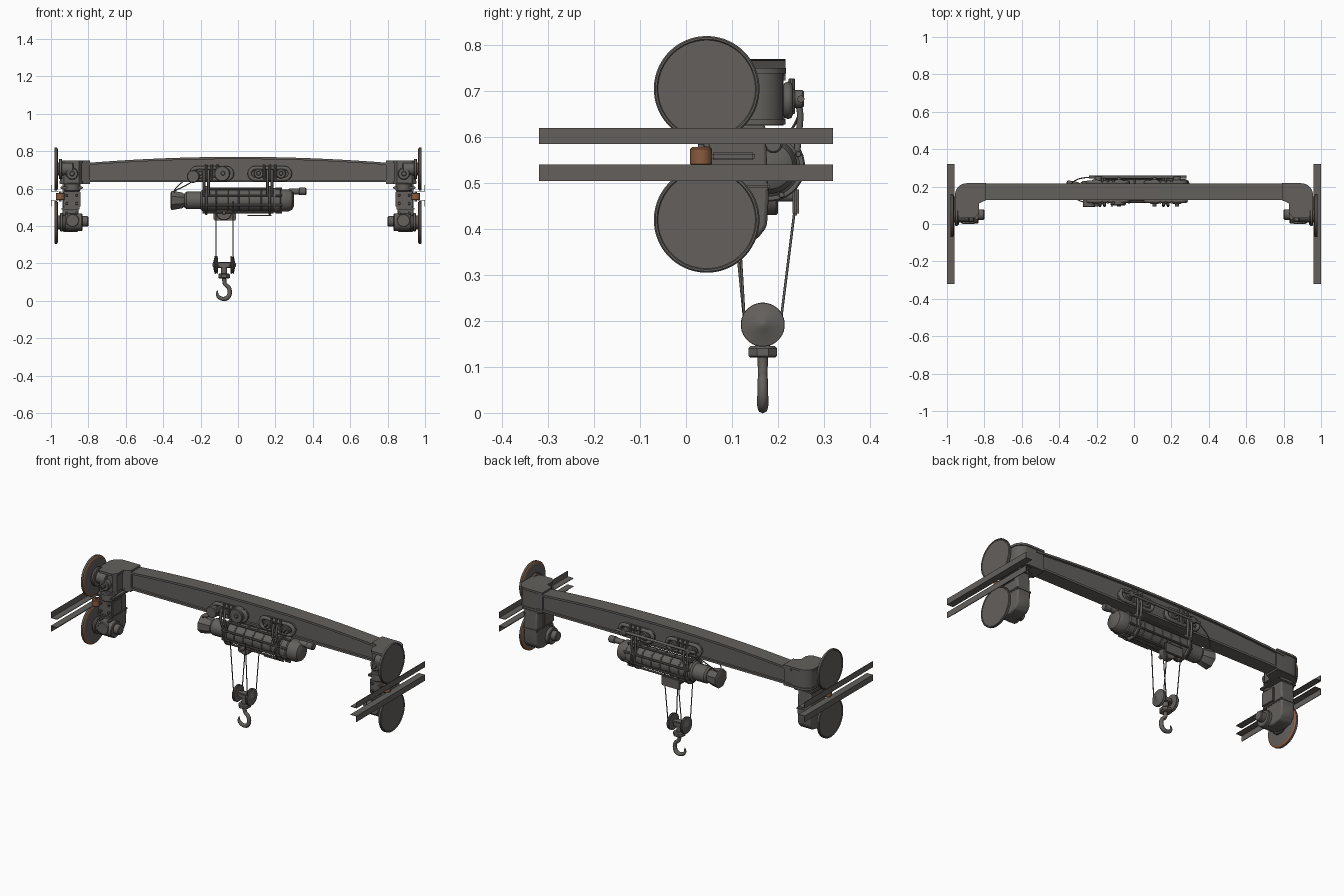
import bpy, bmesh, math
from mathutils import Vector, Matrix

if "Cube" in bpy.data.objects:
    bpy.data.objects.remove(bpy.data.objects["Cube"])

def material(name, col):
    m = bpy.data.materials.new(name)
    m.diffuse_color = (*col, 1)
    m.use_nodes = True
    m.node_tree.nodes["Principled BSDF"].inputs["Base Color"].default_value = m.diffuse_color
    return m

GREY = material("dark grey steel", (0.125, 0.117, 0.108))
RUST = material("rust brown", (0.25, 0.105, 0.05))

def finish(name, bm, mats=(GREY,), smooth=True):
    bmesh.ops.recalc_face_normals(bm, faces=bm.faces)
    me = bpy.data.meshes.new(name)
    bm.to_mesh(me)
    bm.free()
    ob = bpy.data.objects.new(name, me)
    bpy.context.collection.objects.link(ob)
    for m in mats:
        me.materials.append(m)
    if smooth:
        bpy.ops.object.select_all(action='DESELECT')
        ob.select_set(True)
        bpy.context.view_layer.objects.active = ob
        bpy.ops.object.shade_smooth_by_angle(angle=math.radians(35))
    return ob

def box(name, x, y, z, bevel=0.004):
    bm = bmesh.new()
    bmesh.ops.create_cube(bm, size=1)
    for v in bm.verts:
        v.co = [(r[0] + r[1]) / 2 + c * abs(r[1] - r[0]) for c, r in zip(v.co, (x, y, z))]
    if bevel:
        bmesh.ops.bevel(bm, geom=bm.edges[:], offset=bevel, segments=2, affect='EDGES')
    return finish(name, bm)

def prism(name, pts, plane, a, b):
    """Extrude a 2D outline; plane is 'xy', 'xz' or 'yz', a..b along the third axis."""
    i, j = ("xyz".index(c) for c in plane)
    k = 3 - i - j
    bm = bmesh.new()
    vs = []
    for p in pts:
        co = [0, 0, 0]
        co[i], co[j], co[k] = p[0], p[1], a
        vs.append(bm.verts.new(co))
    f = bm.faces.new(vs)
    ext = bmesh.ops.extrude_face_region(bm, geom=[f])['geom']
    d = Vector((0, 0, 0))
    d[k] = b - a
    bmesh.ops.translate(bm, vec=d, verts=[v for v in ext if isinstance(v, bmesh.types.BMVert)])
    return finish(name, bm)

def lathe(name, prof, centre, axis='x', n=32, rust=(), mats=(GREY, RUST)):
    """Revolve (distance along axis, radius) pairs; bands listed in rust are brown."""
    rot = {'x': Matrix.Rotation(math.pi / 2, 3, 'Y'),
           'y': Matrix.Rotation(-math.pi / 2, 3, 'X'), 'z': Matrix.Identity(3)}[axis]
    bm = bmesh.new()
    rings = []
    for h, r in prof:
        rings.append([bm.verts.new(rot @ Vector((r * math.cos(t), r * math.sin(t), h)) + Vector(centre))
                      for t in (2 * math.pi * (i + .5) / n for i in range(n))])
    for q, (r0, r1) in enumerate(zip(rings, rings[1:])):
        for i in range(n):
            f = bm.faces.new((r0[i], r0[(i + 1) % n], r1[(i + 1) % n], r1[i]))
            f.material_index = 1 if q in rust else 0
    bm.faces.new(rings[0])
    bm.faces.new(rings[-1])
    return finish(name, bm, mats)

def cyl(name, centre, axis, a, b, r, n=24, mats=(GREY,)):
    c = min(0.004, r * .25, abs(b - a) * .25) * (1 if b > a else -1)
    return lathe(name, [(a, r - abs(c)), (a + c, r), (b - c, r), (b, r - abs(c))], centre, axis, n, mats=mats)

def tube(name, pts, r, radii=None, closed=False, kind='POLY'):
    cu = bpy.data.curves.new(name, 'CURVE')
    cu.dimensions = '3D'
    cu.bevel_depth, cu.bevel_resolution, cu.use_fill_caps = r, 2, True
    sp = cu.splines.new(kind)
    sp.points.add(len(pts) - 1)
    for i, p in enumerate(pts):
        sp.points[i].co = (*p, 1)
        sp.points[i].radius = radii[i] if radii else 1
    sp.use_cyclic_u = closed
    if kind == 'NURBS':
        sp.order_u, sp.use_endpoint_u, sp.resolution_u = 3, True, 6
    ob = bpy.data.objects.new(name, cu)
    bpy.context.collection.objects.link(ob)
    cu.materials.append(GREY)
    return ob

def stadium(cx, cz, half, r, n=10):
    out = []
    for s in (1, -1):
        for i in range(n + 1):
            t = -math.pi / 2 + math.pi * i / n
            out.append((cx + s * (half - r + r * math.cos(t)), cz + s * r * math.sin(t)))
    return out

# main girder: box web with arched top and two flanges
def arch(x):
    return 0.735 + 0.035 * (1 - (x / 0.84) ** 2)
xs = [-0.84 + 1.68 * i / 32 for i in range(33)]
prism("girder_web", [(-.84, .637), (.84, .637)] + [(x, arch(x) - .005) for x in reversed(xs)], 'xz', .143, .202)
prism("girder_top_flange", [(x, arch(x) - .012) for x in xs] + [(x, arch(x)) for x in reversed(xs)], 'xz', .128, .216)
box("girder_bottom_flange", (-.84, .84), (.13, .214), (.635, .647), 0)

# end carriages, mirrored left and right
for s, side in ((1, "right"), (-1, "left")):
    def sx(*v):
        return tuple(sorted(s * q for q in v))
    def outline(g):
        corner = [(.895 + (.06 + g) * math.sin(t), .156 + (.06 + g) * math.cos(t))
                  for t in (math.pi / 2 * i / 8 for i in range(9))]
        front = [(.955 + g, .06), (.93, .035 - g), (.85, .035 - g), (.83 - g, .06), (.83 - g, .11), (.79, .128)]
        return [(s * x, y) for x, y in [(.79, .216 + g)] + corner + front]
    prism(side + "_end_box", outline(-.004), 'xy', .625, .742)
    prism(side + "_end_cap", outline(.002), 'xy', .738, .75)
    prism(side + "_end_base_plate", outline(0), 'xy', .628, .64)

    # tapered leg behind the drives
    leg = prism(side + "_leg", [(.05, .63), (.172, .63), (.18, .47), (.176, .405), (.155, .378),
                                (.11, .368), (.05, .375)], 'yz', *sx(.853, .938))
    bv = leg.modifiers.new("round", 'BEVEL')
    bv.width, bv.segments, bv.limit_method = .008, 2, 'ANGLE'
    box(side + "_leg_flange", sx(.83, .95), (.025, .18), (.598, .612))
    box(side + "_leg_block", sx(.842, .935), (.028, .12), (.50, .585))
    cyl(side + "_leg_collar", (s * .885, .055, 0), 'z', .585, .63, .042)
    box(side + "_leg_band", sx(.848, .943), (.03, .182), (.485, .50))

    # wheel axles, drive motor and front bearing
    cyl(side + "_upper_axle", (0, .045, .705), 'x', s * .88, s * .966, .034)
    cyl(side + "_upper_hub", (0, .045, .705), 'x', s * .94, s * .958, .055)
    cyl(side + "_front_bearing", (s * .887, 0, .68), 'y', .012, .05, .032)
    cyl(side + "_bearing_pin", (s * .887, 0, .68), 'y', .0, .02, .014)
    cyl(side + "_lower_axle", (0, .045, .42), 'x', s * .85, s * .966, .038)
    cyl(side + "_lower_hub", (0, .045, .42), 'x', s * .935, s * .952, .05)
    cyl(side + "_drive_motor", (0, .05, .42), 'x', s * .832, s * .925, .048)
    cyl(side + "_drive_motor_tail", (0, .05, .425), 'x', s * .80, s * .84, .028)
    cyl(side + "_drive_gear", (s * .885, 0, .43), 'y', .0, .06, .036)
    for z in (.39, .47, .52, .565):
        for x in (.862, .915):
            cyl(side + "_bolt", (s * x, 0, z), 'y', .015, .06, .008, 8)

    # wheels with a brown inner rim
    for z, pos in ((.705, "upper"), (.42, "lower")):
        lathe(f"{side}_{pos}_wheel", [(s * .962, .103), (s * .963, .107), (s * .968, .115), (s * .979, .115),
              (s * .982, .112), (s * .982, .108), (s * .979, .106)], (0, .045, z), 'x', 64, rust=(0, 1))

    # guide roller and arm
    cyl(side + "_guide_roller", (s * .95, .033, 0), 'z', .538, .578, .024, mats=(RUST, RUST))
    cyl(side + "_roller_pin", (s * .95, .033, 0), 'z', .53, .586, .007, 12)
    box(side + "_roller_arm", sx(.93, .962), (.055, .15), (.55, .567))

    # angle rails above and below
    for z0, z1, nm in ((.585, .62, "upper"), (.54, .505, "lower")):
        t = .003 if z1 > z0 else -.003
        prism(f"{side}_{nm}_rail", [(s * .96, z0), (s * 1, z0), (s * 1, z1), (s * .997, z1),
              (s * .997, z0 + t), (s * .96, z0 + t)], 'xz', -.32, .32)

# hoist body along x
HC = (0, .182, .537)
lathe("hoist_drum", [(-.18, .057), (.2, .057)], HC, 'x', 32)
for i in range(5):
    cyl("drum_ring", HC, 'x', -.12 + i * .06, -.112 + i * .06, .06, 32)
lathe("hoist_gearbox", [(-.285, .04), (-.275, .048), (-.2, .048), (-.19, .058), (-.17, .058)], HC, 'x', 16)
lathe("hoist_motor", [(-.36, .045), (-.355, .056), (-.30, .046), (-.285, .036)], HC, 'x', 8)
lathe("hoist_gear_cover", [(.19, .066), (.225, .066), (.23, .06), (.27, .06), (.29, .05), (.30, .03)], HC, 'x', 32)
cyl("hoist_brake", (0, .19, .585), 'x', .27, .345, .016)
cyl("hoist_brake_cap", (0, .19, .585), 'x', .325, .365, .02)
for x in (-.176, .164):
    cyl("hoist_frame_disc", HC, 'x', x, x + .012, .077, 32)
for i in range(8):
    a = 2 * math.pi * (i + .5) / 8
    o = (0, HC[1] + .068 * math.cos(a), HC[2] + .068 * math.sin(a))
    cyl("hoist_tie_rod", o, 'x', -.19, .19, .006, 10)
    cyl("gear_cover_bolt", o, 'x', .2, .235, .007, 8)

# trolleys hanging on both sides of the girder
for cx, tag in ((-.14, "left"), (.17, "right")):
    for y, d, face in ((.143, -1, "front"), (.202, 1, "back")):
        name = f"{tag}_trolley_{face}_"
        prism(name + "plate", stadium(cx, .68, .112, .036), 'xz', y, y + d * .008)
        tube(name + "loop", [(x, y + d * .02, z) for x, z in stadium(cx, .68, .108, .03)], .011, closed=True)
        for dx in (-.06, .06):
            cyl(name + "wheel", (cx + dx, 0, .68), 'y', y, y + d * .035, .026)
            cyl(name + "wheel_pin", (cx + dx, 0, .682), 'y', y + d * .03, y + d * .05, .012, 12)
        for dx in (-.03, 0, .03):
            cyl(name + "stud", (cx + dx, y + d * .028, 0), 'z', .65, .728, .007, 10)
        # curved hanger straps down to the hoist frame
        hx = -.17 if cx < 0 else .17
        for dx in (-.012, .012):
            tube(name + "hanger", [(hx + dx, y + d * .035, .70), (hx + dx, y + d * .048, .66),
                 (hx + dx, y + d * .045, .62), (hx + dx, HC[1] + d * .06, .57)], .007, kind='NURBS')
cyl("trolley_motor", (-.24, 0, .665), 'y', .09, .15, .034)
cyl("trolley_front_gear", (-.085, 0, .68), 'y', .10, .15, .042)
tube("trolley_link_bar", [(-.24, .25, .683), (.28, .25, .683)], .008)
for x in (-.19, .23):
    cyl("link_bar_knob", (x, 0, .683), 'y', .2, .257, .02)
tube("power_cable", [(-.22, .25, .68), (-.28, .25, .65), (-.34, .22, .60), (-.355, .185, .56)], .003, kind='NURBS')
tube("power_cable_front", [(-.24, .11, .64), (-.29, .12, .61), (-.35, .16, .585), (-.35, .18, .55)], .003, kind='NURBS')
tube("limit_rod", [(.05, .17, .456), (.18, .17, .456)], .003)

# equaliser pulley under the drum
cyl("equaliser_pulley", (-.075, 0, .472), 'y', .16, .2, .042)
cyl("equaliser_pin", (-.075, 0, .472), 'y', .12, .24, .012, 12)
box("rope_guide", (-.13, -.01), (.232, .246), (.43, .49))

# lifting ropes
for x, yf in ((-.117, .094), (-.027, .108)):
    tube("front_rope", [(x, .128, .19), (x, yf, .53)], .0028)
    tube("back_rope", [(x, .205, .19), (x, .24, .47), (x, .235, .53)], .0028)

# hook block with two conical sheaves
for x, d in ((-.107, -1), (-.041, 1)):
    lathe("sheave", [(x, .03), (x + d * .002, .047), (x + d * .006, .048), (x + d * .010, .042),
          (x + d * .014, .048), (x + d * .018, .047), (x + d * .026, .012), (x + d * .03, .006)],
          (0, .167, .192), 'x', 32)
cyl("sheave_axle", (0, .167, .192), 'x', -.11, -.038, .016)
box("hook_crosshead", (-.1, -.048), (.145, .189), (.178, .206))
cyl("hook_neck", (-.074, .167, 0), 'z', .12, .185, .016)
lathe("hook_nut", [(.12, .028), (.124, .034), (.14, .034), (.146, .028)], (-.074, .167, 0), 'z', 8)
hook = [(-.074, .13), (-.074, .10), (-.068, .086), (-.046, .072), (-.043, .035), (-.058, .012),
        (-.085, .0095), (-.108, .022), (-.113, .045), (-.108, .056)]
tube("hook", [(x, .167, z) for x, z in hook], .011, [1, 1, .95, 1, 1.1, 1.1, 1, .85, .5, .2], kind='NURBS')
